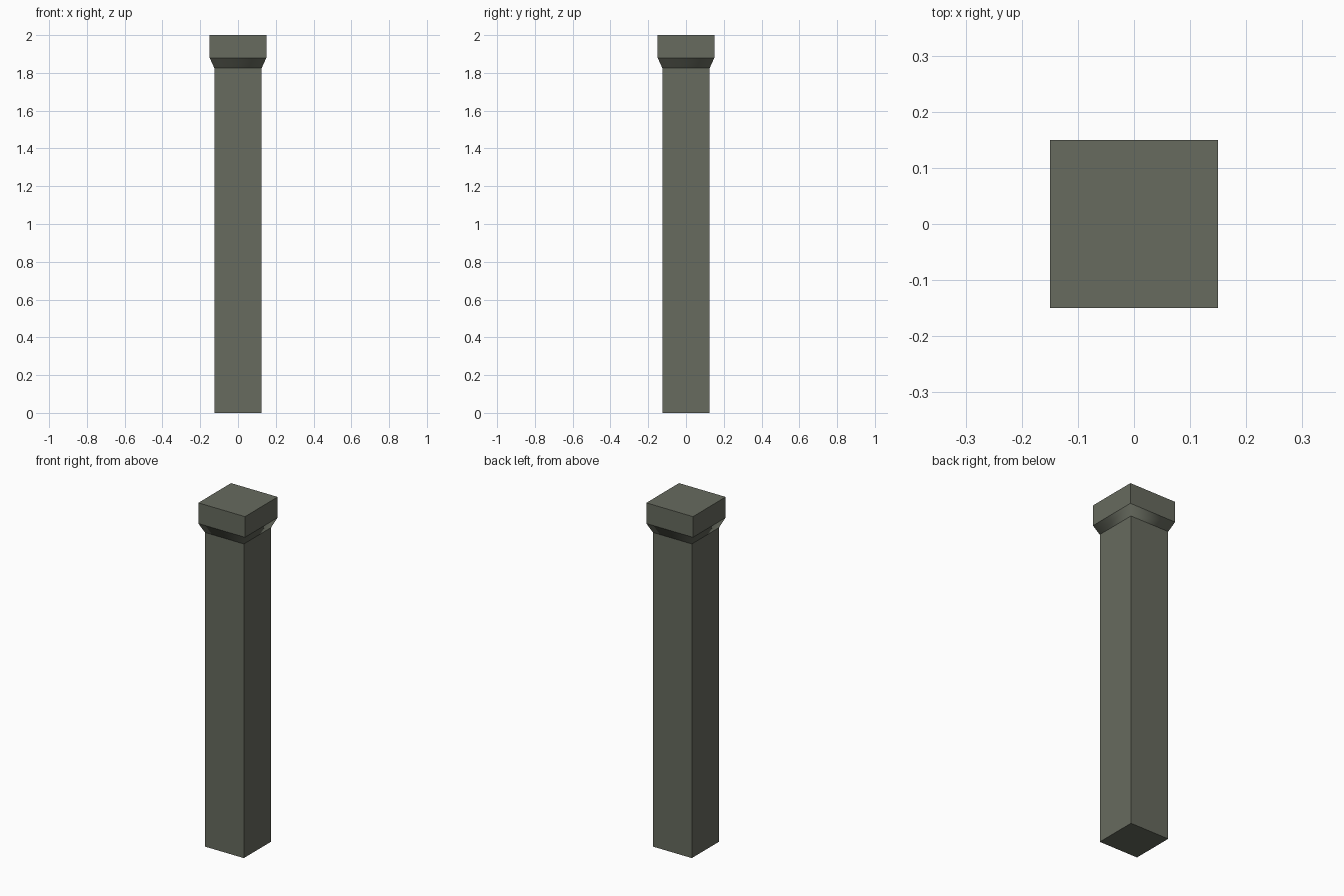
import bpy, bmesh

if "Cube" in bpy.data.objects:
    bpy.data.objects.remove(bpy.data.objects["Cube"])

mat = bpy.data.materials.new("grey_olive")
mat.diffuse_color = (0.135, 0.145, 0.113, 1)
mat.use_nodes = True
mat.node_tree.nodes["Principled BSDF"].inputs["Base Color"].default_value = mat.diffuse_color

# Square rings from bottom to top: (half width, height)
profile = [(0.125, 0.0), (0.125, 1.825), (0.15, 1.88), (0.15, 2.0)]
FLARE = 1  # index of the softly shaded band under the cap

bm = bmesh.new()
rings = [[bm.verts.new((sx * w, sy * w, z))
          for sx, sy in ((-1, -1), (1, -1), (1, 1), (-1, 1))]
         for w, z in profile]

# Side bands: shaft, flare and cap
for i, (low, high) in enumerate(zip(rings, rings[1:])):
    for k in range(4):
        n = (k + 1) % 4
        face = bm.faces.new((low[k], low[n], high[n], high[k]))
        face.smooth = i == FLARE

# Closed bottom and top
bm.faces.new(rings[0][::-1])
bm.faces.new(rings[-1])

# Every edge is crisp except the flare's corners
for e in bm.edges:
    e.smooth = all(f.smooth for f in e.link_faces)

mesh = bpy.data.meshes.new("post")
bm.to_mesh(mesh)
bm.free()
mesh.materials.append(mat)
post = bpy.data.objects.new("post", mesh)
bpy.context.collection.objects.link(post)
